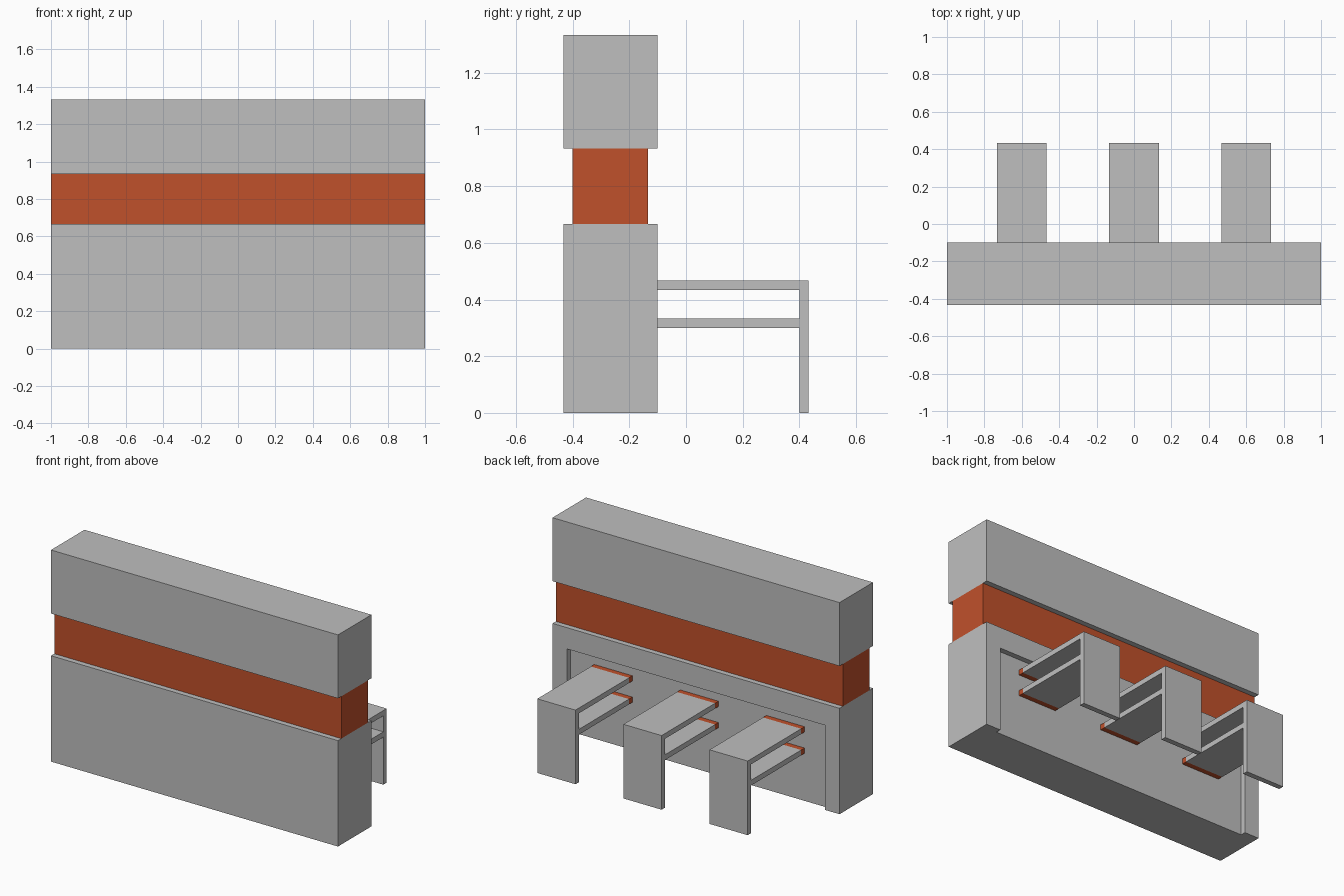
import bpy
import bmesh

cube = bpy.data.objects.get("Cube")
if cube:
    bpy.data.objects.remove(cube, do_unlink=True)


def make_material(name, rgb):
    mat = bpy.data.materials.new(name)
    mat.use_nodes = True
    colour = (*rgb, 1.0)
    mat.diffuse_color = colour
    mat.node_tree.nodes["Principled BSDF"].inputs["Base Color"].default_value = colour
    return mat


GREY = make_material("light grey", (0.52, 0.52, 0.52))
ORANGE = make_material("burnt orange", (0.53, 0.082, 0.024))


def prism(name, profile, x0, x1, mat):
    """Extrude a (y, z) outline along x from x0 to x1."""
    bm = bmesh.new()
    face = bm.faces.new([bm.verts.new((x0, y, z)) for y, z in profile])
    ext = bmesh.ops.extrude_face_region(bm, geom=[face])
    moved = [v for v in ext["geom"] if isinstance(v, bmesh.types.BMVert)]
    bmesh.ops.translate(bm, verts=moved, vec=(x1 - x0, 0, 0))
    bmesh.ops.recalc_face_normals(bm, faces=bm.faces)
    mesh = bpy.data.meshes.new(name)
    bm.to_mesh(mesh)
    bm.free()
    mesh.materials.append(mat)
    obj = bpy.data.objects.new(name, mesh)
    bpy.context.collection.objects.link(obj)
    return obj


def box(name, xs, ys, zs, mat):
    (y0, y1), (z0, z1) = ys, zs
    return prism(name, [(y0, z0), (y1, z0), (y1, z1), (y0, z1)], *xs, mat)


FRONT, BACK = -0.433, -0.1     # outer wall planes
T = 0.0333                     # board thickness and recess depth
INNER = BACK - T               # back wall of the recess
FULL = (-1, 1)

# Wall: lower block, set-back coloured band, upper block
lower = box("lower_wall", FULL, (FRONT, BACK), (0, 0.667), GREY)
box("colour_band", FULL, (FRONT + T, INNER), (0.667, 0.933), ORANGE)
box("upper_wall", FULL, (FRONT, BACK), (0.933, 1.333), GREY)

# Shallow recess in the back of the lower block, open at the floor
cutter = box("recess_cutter", (-0.9, 0.9), (INNER, 0.1), (-0.1, 0.533), GREY)
cutter.hide_render = True
cut = lower.modifiers.new("recess", 'BOOLEAN')
cut.operation = 'DIFFERENCE'
cut.solver = 'EXACT'
cut.object = cutter
bpy.context.view_layer.objects.active = lower
bpy.ops.object.modifier_apply(modifier=cut.name)
bpy.data.objects.remove(cutter, do_unlink=True)

# Three desks: top with a panel leg, a shelf, and coloured ends at the wall
END = 0.433
TOP, SHELF = 0.467, 0.333
desk_profile = [(BACK, TOP - T), (END - T, TOP - T), (END - T, 0),
                (END, 0), (END, TOP), (BACK, TOP)]
for side, x in (("right", -0.6), ("middle", 0), ("left", 0.6)):
    xs = (x - 0.133, x + 0.133)
    prism(f"{side}_desk", desk_profile, *xs, GREY)
    box(f"{side}_desk_shelf", xs, (BACK, END - T), (SHELF - T, SHELF), GREY)
    for part, z in (("top", TOP), ("shelf", SHELF)):
        box(f"{side}_{part}_end", xs, (INNER, BACK), (z - T, z), ORANGE)
